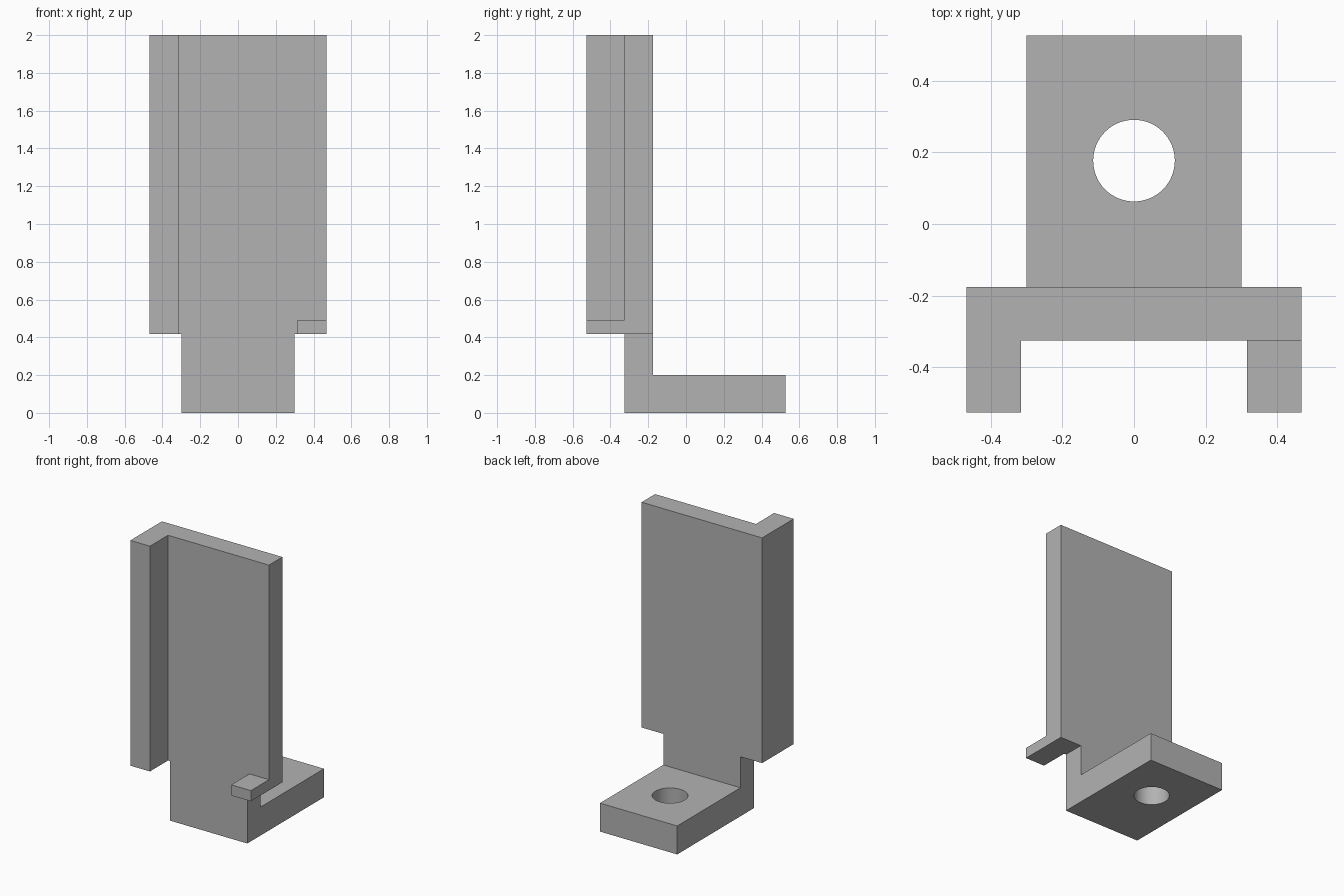
import bpy
import bmesh
from mathutils import Vector

if "Cube" in bpy.data.objects:
    bpy.data.objects.remove(bpy.data.objects["Cube"])

grey = bpy.data.materials.new("plain grey")
grey.use_nodes = True
COLOUR = (0.45, 0.45, 0.45, 1)
grey.diffuse_color = COLOUR
grey.node_tree.nodes["Principled BSDF"].inputs["Base Color"].default_value = COLOUR

# Key dimensions
HALF_W, FOOT_W = 0.468, 0.3
FRONT, PLATE_FRONT, PLATE_BACK, BACK = -0.526, -0.325, -0.176, 0.526
FOOT_TOP, SHOULDER, TAB_TOP, TOP = 0.2, 0.418, 0.493, 2.0
RIM = 0.152


def extrude(name, points, direction):
    """Solid made by sweeping a closed outline along a vector."""
    bm = bmesh.new()
    face = bm.faces.new([bm.verts.new(p) for p in points])
    swept = bmesh.ops.extrude_face_region(bm, geom=[face])["geom"]
    verts = [v for v in swept if isinstance(v, bmesh.types.BMVert)]
    bmesh.ops.translate(bm, verts=verts, vec=Vector(direction))
    bmesh.ops.recalc_face_normals(bm, faces=bm.faces)
    mesh = bpy.data.meshes.new(name)
    bm.to_mesh(mesh)
    bm.free()
    mesh.materials.append(grey)
    obj = bpy.data.objects.new(name, mesh)
    bpy.context.collection.objects.link(obj)
    return obj


# Tall back plate with a full-height flange along its right edge
channel = [(-HALF_W, FRONT), (RIM - HALF_W, FRONT), (RIM - HALF_W, PLATE_FRONT),
           (HALF_W, PLATE_FRONT), (HALF_W, PLATE_BACK), (-HALF_W, PLATE_BACK)]
extrude("flanged_plate", [(x, y, SHOULDER) for x, y in channel], (0, 0, TOP - SHOULDER))

# Small tab at the lower left corner of the plate
tab = [(HALF_W - RIM, FRONT), (HALF_W, FRONT),
       (HALF_W, PLATE_FRONT), (HALF_W - RIM, PLATE_FRONT)]
extrude("lower_tab", [(x, y, SHOULDER) for x, y in tab], (0, 0, TAB_TOP - SHOULDER))

# L-shaped mounting foot with a round bolt hole
foot_profile = [(PLATE_FRONT, 0), (BACK, 0), (BACK, FOOT_TOP),
                (PLATE_BACK, FOOT_TOP), (PLATE_BACK, SHOULDER), (PLATE_FRONT, SHOULDER)]
foot = extrude("mounting_foot", [(-FOOT_W, y, z) for y, z in foot_profile],
               (2 * FOOT_W, 0, 0))

bpy.ops.mesh.primitive_cylinder_add(vertices=64, radius=0.114, depth=0.5,
                                    location=(0, 0.177, 0.1))
cutter = bpy.context.object
cutter.name = "bolt_hole_cutter"
cutter.data.materials.append(grey)
cutter.hide_render = True
cutter.hide_set(True)
hole = foot.modifiers.new("bolt_hole", "BOOLEAN")
hole.operation = "DIFFERENCE"
hole.solver = "EXACT"
hole.object = cutter

# Smooth hole wall, crisp edges
bpy.ops.object.select_all(action="DESELECT")
foot.select_set(True)
bpy.context.view_layer.objects.active = foot
bpy.ops.object.modifier_apply(modifier=hole.name)
bpy.data.objects.remove(cutter)
bpy.ops.object.shade_smooth_by_angle()
